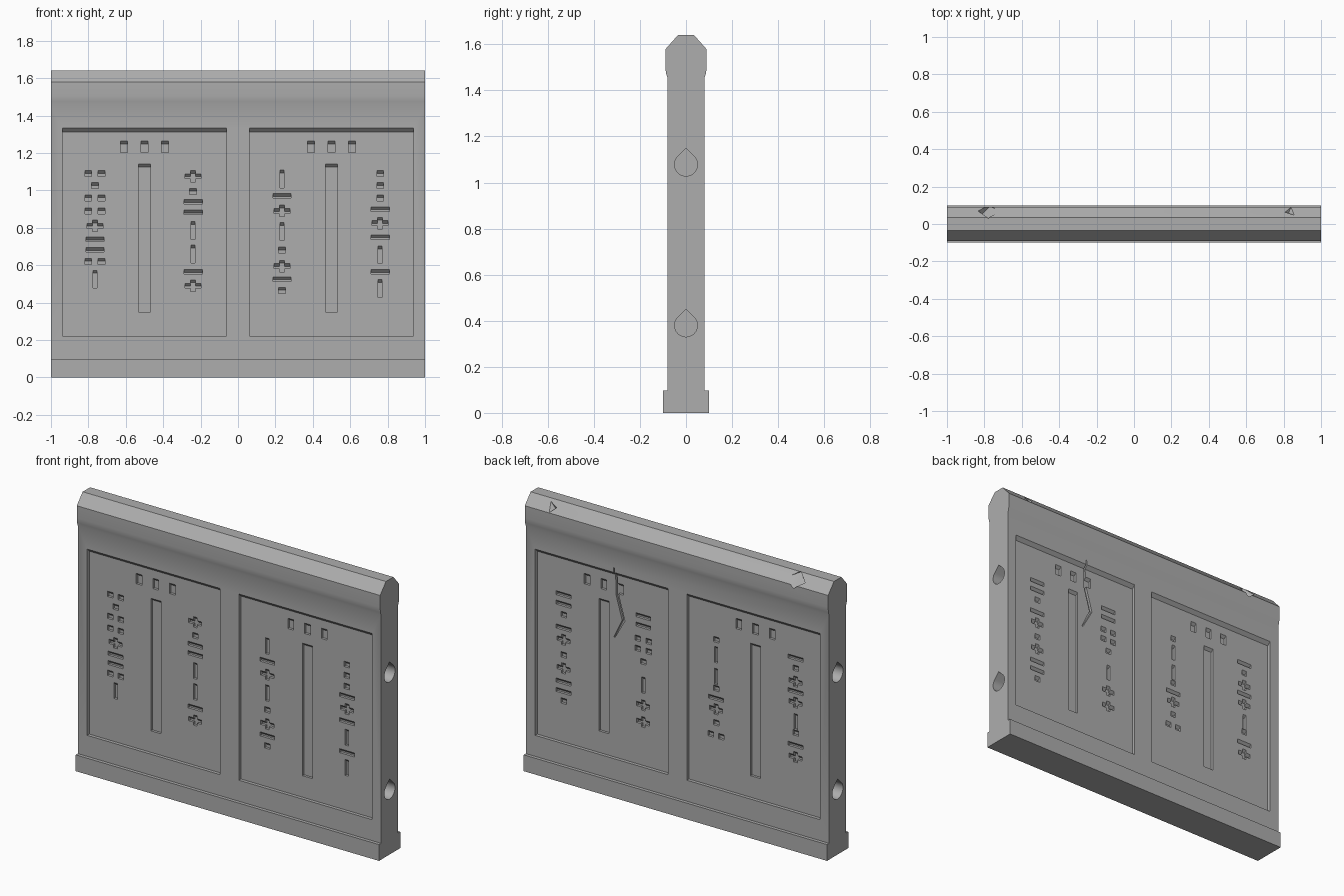
import bpy, bmesh, math
from mathutils import Matrix, Vector

cube = bpy.data.objects.get("Cube")
if cube:
    bpy.data.objects.remove(cube, do_unlink=True)

stone = bpy.data.materials.new("stone_grey")
stone.use_nodes = True
GREY = (0.42, 0.42, 0.42, 1)
stone.diffuse_color = GREY
stone.node_tree.nodes["Principled BSDF"].inputs["Base Color"].default_value = GREY

FACE = 0.08      # half thickness of the wall
PANEL = 0.02     # panel recess
MARK = 0.015     # mark recess below the panel
OUT = 0.03       # how far cutters stick out of the surface


def prism(bm, points, offset):
    """Extrude a closed polygon along an offset vector."""
    offset = Vector(offset)
    a = [bm.verts.new(p) for p in points]
    b = [bm.verts.new(Vector(p) + offset) for p in points]
    bm.faces.new(a)
    bm.faces.new(b[::-1])
    n = len(a)
    for i in range(n):
        j = (i + 1) % n
        bm.faces.new((a[i], b[i], b[j], a[j]))


def recess(bm, side, x, z, w, h, surface, depth):
    """Pocket whose ceiling slopes down at 45 degrees towards its floor."""
    lo, hi = z - h / 2, z + h / 2
    outline = [(surface + OUT, lo), (surface - depth, lo), (surface - depth, hi - depth),
               (surface, hi), (surface + OUT, hi)]
    prism(bm, [(x - w / 2, side * y, zz) for y, zz in outline], (w, 0, 0))


def finish(bm, name):
    bmesh.ops.recalc_face_normals(bm, faces=bm.faces)
    mesh = bpy.data.meshes.new(name)
    bm.to_mesh(mesh)
    bm.free()
    mesh.materials.append(stone)
    ob = bpy.data.objects.new(name, mesh)
    bpy.context.collection.objects.link(ob)
    return ob


# Wall: a half profile mirrored front to back and extruded along x
half = [(0.1, 0), (0.1, 0.097), (FACE, 0.097), (FACE, 1.455), (0.087, 1.475),
        (0.09, 1.505), (0.09, 1.578), (0.035, 1.64)]
bm = bmesh.new()
prism(bm, [(-1, y, z) for y, z in half] + [(-1, -y, z) for y, z in half[::-1]], (2, 0, 0))
wall = finish(bm, "wall")


def carve(bm, name):
    cutter = finish(bm, name)
    cutter.hide_render = True
    mod = wall.modifiers.new(name, "BOOLEAN")
    mod.operation, mod.solver, mod.object = "DIFFERENCE", "EXACT", cutter
    bpy.ops.object.select_all(action="DESELECT")
    bpy.context.view_layer.objects.active = wall
    wall.select_set(True)
    bpy.ops.object.modifier_apply(modifier=name)
    bpy.data.objects.remove(cutter, do_unlink=True)


# Marks in each column, from top to bottom:
# s square, p pair of squares, h bar, e double bar, v upright bar, c cross
COLUMNS = [
    (-1, -0.765, "psppcepv", [1.09, 1.025, 0.96, 0.89, 0.81, 0.71, 0.62, 0.525]),
    (-1, -0.24, "csevvhc", [1.075, 0.995, 0.91, 0.785, 0.66, 0.565, 0.49]),
    (-1, 0.235, "vhcvschs", [1.06, 0.97, 0.89, 0.78, 0.68, 0.595, 0.525, 0.465]),
    (-1, 0.76, "ssshchvhv", [1.09, 1.025, 0.96, 0.9, 0.825, 0.75, 0.655, 0.565, 0.475]),
    (1, 0.765, "eshcsces", [1.07, 0.98, 0.9, 0.83, 0.74, 0.66, 0.55, 0.465]),
    (1, 0.24, "eppsvcc", [1.08, 0.97, 0.91, 0.84, 0.7, 0.58, 0.48]),
    (1, -0.24, "svvshcsp", [1.1, 1.01, 0.88, 0.81, 0.75, 0.685, 0.605, 0.53]),
    (1, -0.765, "hschcvshc", [1.13, 1.07, 0.99, 0.93, 0.865, 0.75, 0.685, 0.61, 0.54]),
]
SHAPES = {  # dx, dz, width, height
    "s": [(0, 0, 0.036, 0.032)],
    "p": [(-0.035, 0, 0.036, 0.032), (0.035, 0, 0.036, 0.032)],
    "h": [(0, 0, 0.098, 0.024)],
    "e": [(0, 0.028, 0.098, 0.024), (0, -0.028, 0.098, 0.024)],
    "v": [(0, 0, 0.022, 0.095)],
    "c": [(0, 0, 0.086, 0.026)],
}

panels, marks, stems = bmesh.new(), bmesh.new(), bmesh.new()
floor = FACE - PANEL
for side in (-1, 1):
    for cx in (-0.5, 0.5):
        recess(panels, side, cx, 0.777, 0.876, 1.11, FACE, PANEL)
        # Long slot and the three windows above it
        recess(marks, side, cx, 0.745, 0.066, 0.79, floor, MARK)
        for dx in (-0.11, 0, 0.11):
            recess(marks, side, cx + dx, 1.232, 0.038, 0.062, floor, MARK)
for side, x, kinds, heights in COLUMNS:
    for kind, z in zip(kinds, heights):
        for dx, dz, w, h in SHAPES[kind]:
            recess(marks, side, x + dx, z + dz, w, h, floor, MARK)
        if kind == "c":
            recess(stems, side, x, z, 0.026, 0.062, floor, MARK)
carve(panels, "panel_recesses")
carve(marks, "mark_recesses")
carve(stems, "cross_stems")

# Teardrop sockets in both ends
bm = bmesh.new()
for side in (-1, 1):
    for z in (0.38, 1.078):
        arc = [math.radians(a) for a in range(135, 406, 15)]
        drop = [(side * 0.9, 0.05 * math.cos(a), z + 0.05 * math.sin(a)) for a in arc]
        drop.append((side * 0.9, 0, z + 0.05 * math.sqrt(2)))
        prism(bm, drop, (side * 0.2, 0, 0))
carve(bm, "end_sockets")

# Crack running down the back
path = [(0.42, 1.36, 0.003), (0.41, 1.19, 0.009), (0.37, 1.05, 0.009), (0.43, 0.935, 0.004)]
bm = bmesh.new()
outline = [(x - w, 0.045, z) for x, z, w in path] + [(x + w, 0.045, z) for x, z, w in path[::-1]]
prism(bm, outline, (0, 0.1, 0))
carve(bm, "crack")

# Chips knocked out of the back top bevel
bm = bmesh.new()
for x, size, turn in ((-0.785, 0.075, 0.5), (0.835, 0.05, 0.9)):
    place = (Matrix.Translation((x, 0.083, 1.618)) @ Matrix.Rotation(turn, 4, "Z")
             @ Matrix.Rotation(0.7, 4, "X") @ Matrix.Rotation(0.4, 4, "Y"))
    bmesh.ops.create_cube(bm, size=size, matrix=place)
carve(bm, "bevel_chips")

bpy.ops.object.shade_smooth_by_angle(angle=math.radians(30))
